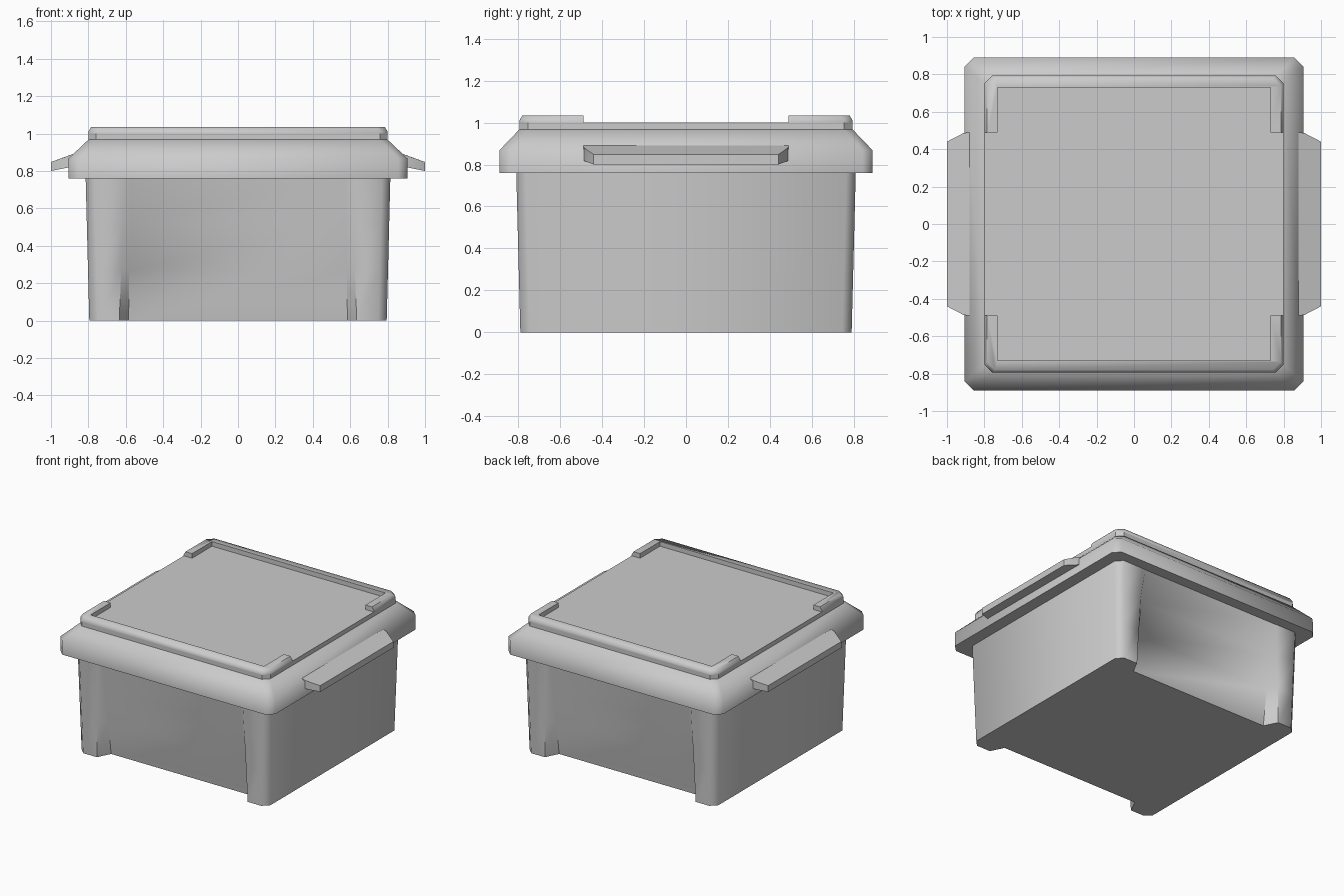
import bpy, bmesh, math

if "Cube" in bpy.data.objects:
    bpy.data.objects.remove(bpy.data.objects["Cube"])


def loft(name, rings, angle=55):
    """Skin equal-length closed rings of 3D points, cap both ends."""
    bm = bmesh.new()
    loops = [[bm.verts.new(p) for p in ring] for ring in rings]
    n = len(loops[0])
    for a, b in zip(loops, loops[1:]):
        for i in range(n):
            j = (i + 1) % n
            bm.faces.new((a[i], a[j], b[j], b[i]))
    bm.faces.new(loops[0][::-1])
    bm.faces.new(loops[-1])
    bmesh.ops.recalc_face_normals(bm, faces=bm.faces[:])
    mesh = bpy.data.meshes.new(name)
    bm.to_mesh(mesh)
    bm.free()
    obj = bpy.data.objects.new(name, mesh)
    bpy.context.collection.objects.link(obj)
    bpy.ops.object.select_all(action='DESELECT')
    obj.select_set(True)
    bpy.context.view_layer.objects.active = obj
    bpy.ops.object.shade_smooth_by_angle(angle=math.radians(angle))
    return obj


def four_way(quadrant, z):
    """Mirror a first-quadrant outline into a full ring at height z."""
    q, r = quadrant, quadrant[::-1]
    pts = q + [(-x, y) for x, y in r] + [(-x, -y) for x, y in q] + [(x, -y) for x, y in r]
    return [(x, y, z) for x, y in pts]


def octagon(hx, hy, c, z):
    return four_way([(hx, hy - c), (hx - c, hy)], z)


# tapered box with front and back recesses that fade out towards the top
def body_ring(z):
    t = z / 0.78
    hx, hy = 0.795 + 0.02 * t, 0.79 + 0.02 * t
    post, slant, depth = 0.635 - 0.03 * t, 0.05 - 0.02 * t, 0.1 * (1 - t)
    return four_way([(hx, hy - 0.045), (hx - 0.045, hy), (post, hy),
                     (post - slant, hy - depth)], z)


loft("box_body", [body_ring(z) for z in (0, 0.27, 0.52, 0.78)])

# lid skirt with sloping shoulder
loft("lid_skirt", [octagon(0.905, 0.89, 0.048, 0.76),
                   octagon(0.905, 0.89, 0.048, 0.868),
                   octagon(0.80, 0.795, 0.042, 0.967)])

# raised flat top
loft("lid_top", [octagon(0.80, 0.795, 0.042, 0.96),
                 octagon(0.80, 0.795, 0.042, 1.0)], 30)


# stacking rim: a U at the front and one at the back
def rim_ring(hx, hy, z, s):
    c = 0.042
    half = [(hx, 0.49), (hx, hy - c), (hx - c, hy)]
    inner = [(-0.73, 0.49), (-0.73, 0.73), (0.73, 0.73), (0.73, 0.49)]
    pts = half + [(-x, y) for x, y in half[::-1]] + inner
    return [(x, s * y, z) for x, y in pts]


for label, s in (("front", -1), ("back", 1)):
    loft(label + "_rim", [rim_ring(0.80, 0.795, 0.995, s),
                          rim_ring(0.80, 0.795, 1.01, s),
                          rim_ring(0.785, 0.78, 1.035, s)])


# side handles: drooping tabs with clipped outer corners
def handle_ring(s, top):
    zs = (0.895, 0.848) if top else (0.832, 0.80)
    x0, x1 = 0.87, 1.0
    zr = zs[1] + 0.025 + (0.007 if top else -0.007)
    return [(s * x0, -0.49, zs[0]), (s * 0.91, -0.487, zr), (s * x1, -0.44, zs[1]),
            (s * x1, 0.44, zs[1]), (s * 0.91, 0.487, zr), (s * x0, 0.49, zs[0])]


for label, s in (("left", -1), ("right", 1)):
    loft(label + "_handle", [handle_ring(s, False), handle_ring(s, True)], 40)
